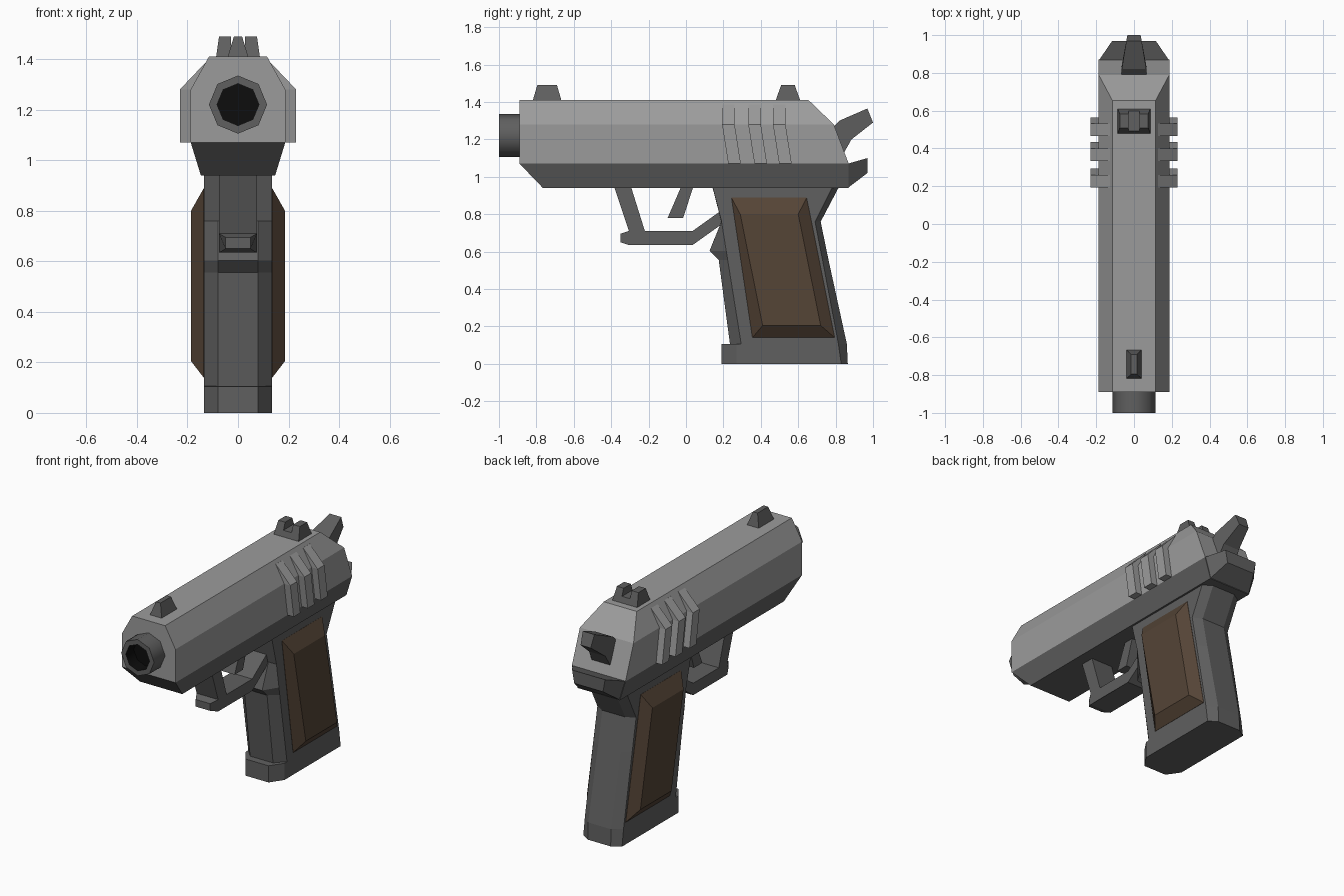
import bpy, bmesh, math

if "Cube" in bpy.data.objects:
    bpy.data.objects.remove(bpy.data.objects["Cube"])


def material(name, rgb):
    m = bpy.data.materials.new(name)
    m.diffuse_color = (*rgb, 1)
    m.use_nodes = True
    m.node_tree.nodes["Principled BSDF"].inputs["Base Color"].default_value = m.diffuse_color
    return m


STEEL = material("light steel", (0.33, 0.33, 0.33))
DARK = material("dark metal", (0.115, 0.115, 0.115))
WOOD = material("brown wood", (0.090, 0.058, 0.037))
BLACK = material("bore black", (0.004, 0.004, 0.004))


def loft(name, rings, mat):
    """Skin a list of equal-length point rings and cap both ends."""
    bm = bmesh.new()
    vs = [[bm.verts.new(p) for p in r] for r in rings]
    n = len(rings[0])
    for a, b in zip(vs, vs[1:]):
        for i in range(n):
            j = (i + 1) % n
            bm.faces.new((a[i], a[j], b[j], b[i]))
    bm.faces.new(vs[0])
    bm.faces.new(vs[-1])
    bmesh.ops.recalc_face_normals(bm, faces=bm.faces)
    me = bpy.data.meshes.new(name)
    bm.to_mesh(me)
    bm.free()
    me.materials.append(mat)
    ob = bpy.data.objects.new(name, me)
    bpy.context.collection.objects.link(ob)
    return ob


def rect(z, x0, x1, y0, y1):
    return [(x0, y0, z), (x1, y0, z), (x1, y1, z), (x0, y1, z)]


def side_plate(name, pts, width, mat=DARK):
    """Side profile (y, z) given thickness; width(y) is the half width."""
    return loft(name, [[(s * width(y), y, z) for y, z in pts] for s in (-1, 1)], mat)


# slide and frame
loft("slide", [rect(z, -w, w, a, b) for z, w, a, b in (
    (1.07, .187, -.89, .87), (1.28, .187, -.89, .79), (1.41, .115, -.89, .655))], STEEL)
loft("frame", [rect(z, -w, w, a, b) for z, w, a, b in (
    (.94, .147, -.765, .87), (1.07, .187, -.89, .87))], DARK)

# tail at the back of the frame
loft("frame_tail", [
    [(-.147, .865, .94), (.147, .865, .94), (.187, .865, 1.07), (-.187, .865, 1.07)],
    [(-.10, .97, 1.02), (.10, .97, 1.02), (.115, .97, 1.10), (-.115, .97, 1.10)]], DARK)

# slide serrations
for s in (-1, 1):
    for y in (.193, .333, .465):
        loft("serration", [rect(z, s * a, s * b, y + d, y + d + .067) for z, a, b, d in (
            (1.07, .17, .23, .033), (1.28, .17, .23, 0), (1.387, .11, .128, 0))], STEEL)

# muzzle with recessed bore
muzzle = loft("muzzle", [
    [(r * math.cos(i * math.pi / 4), y, 1.22 + r * math.sin(i * math.pi / 4)) for i in range(8)]
    for y, r in ((-.87, .115), (-1.0, .115), (-1.0, .083), (-.92, .083))], DARK)
muzzle.data.materials.append(BLACK)
for p in muzzle.data.polygons:
    p.use_smooth = True
    if math.hypot(p.center.x, p.center.z - 1.22) < .085:
        p.material_index = 1
muzzle.data.set_sharp_from_angle(angle=math.radians(50))

# sights
loft("front_sight", [rect(1.405, -.042, .042, -.82, -.665),
                     rect(1.49, -.016, .016, -.795, -.69)], DARK)
notch = [(-.087, 1.405), (.087, 1.405), (.075, 1.49), (.028, 1.49),
         (.028, 1.445), (-.028, 1.445), (-.028, 1.49), (-.075, 1.49)]
loft("rear_sight", [[(x, .545 + s * (.065 - .36 * (z - 1.41)), z) for x, z in notch]
                    for s in (-1, 1)], DARK)

# hammer
side_plate("hammer", [(.76, 1.24), (.82, 1.30), (.97, 1.365), (1.0, 1.29),
                      (.885, 1.20), (.84, 1.12)],
           lambda y: .065 - .03 * max(0, (y - .84) / .16))

# trigger and guard
side_plate("trigger", [(-.025, .95), (.04, .95), (-.015, .78), (-.098, .78)], lambda y: .045)
side_plate("trigger_guard", [
    (-.385, .95), (-.305, .71), (-.35, .695), (-.35, .65), (-.305, .635), (.035, .635),
    (.21, .76), (.21, .835), (.035, .71), (-.22, .71), (-.295, .95)],
    lambda y: .05 if -.355 < y < -.34 else .075)

# grip: eight-sided sections (height, front, front side, back side, back)
grip_rings = []
for z, f, fs, bs, b in (
        (0, .19, .27, .83, .865), (.105, .19, .27, .815, .86), (.106, .235, .295, .815, .86),
        (.555, .175, .223, .73, .762), (.604, .126, .215, .72, .752),
        (.76, .189, .19, .69, .72), (.95, .14, .141, .785, .82)):
    half = [(.08, f), (.135, fs), (.135, bs), (.08, b)]
    grip_rings.append([(x, y, z) for x, y in half] + [(-x, y, z) for x, y in half[::-1]])
loft("grip", grip_rings, DARK)

# wooden grip panels
outer = [(.243, .888), (.645, .888), (.795, .14), (.355, .14)]
inner = [(.29, .80), (.60, .80), (.72, .205), (.41, .205)]
for s in (-1, 1):
    loft("grip_panel", [[(s * x, y, z) for y, z in pts]
                        for x, pts in ((.13, outer), (.136, outer), (.186, inner))], WOOD)
